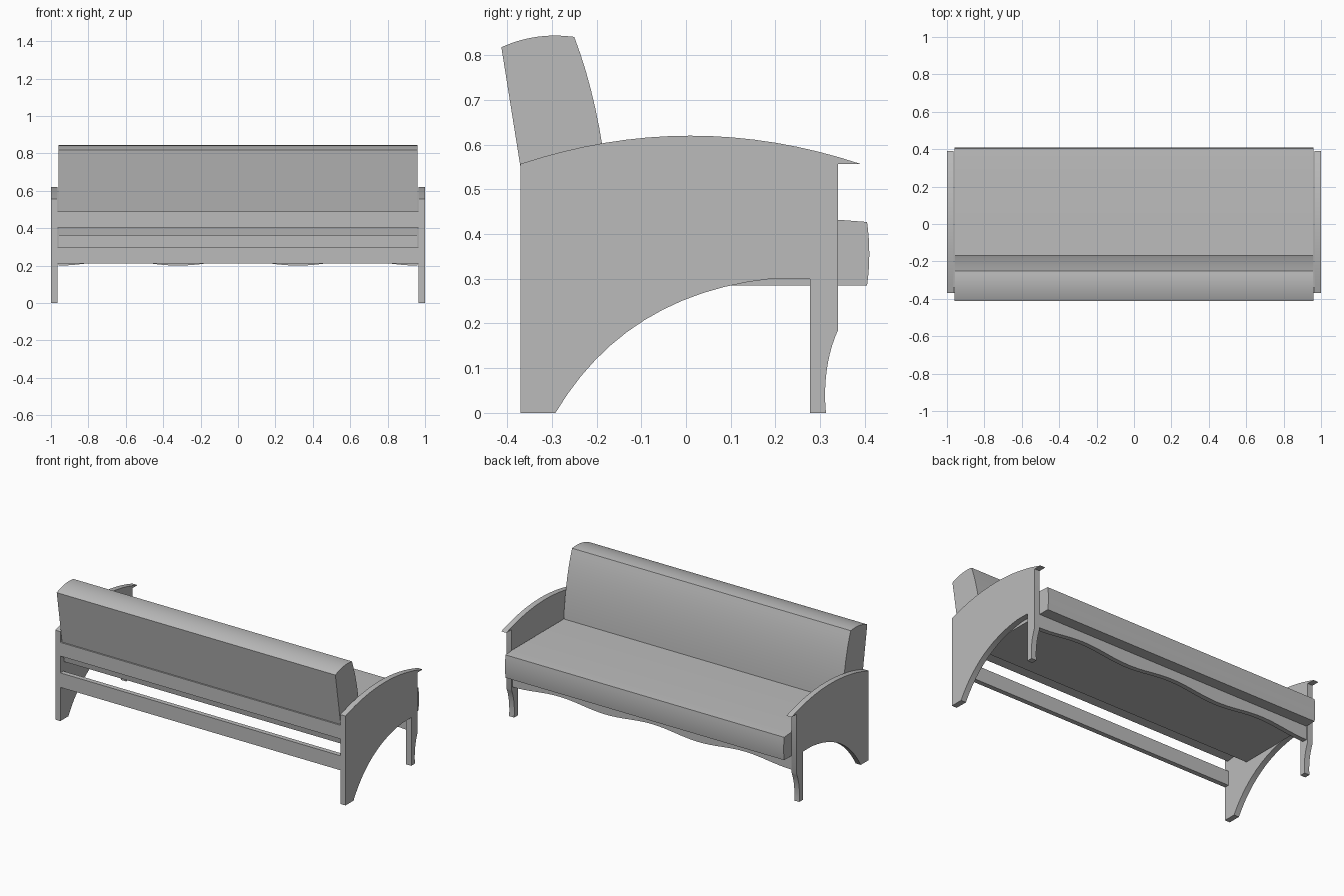
import bpy, bmesh, math

cube = bpy.data.objects.get("Cube")
if cube:
    bpy.data.objects.remove(cube, do_unlink=True)

grey = bpy.data.materials.new("plain_grey")
grey.use_nodes = True
GREY = (0.5, 0.5, 0.5, 1)
grey.diffuse_color = GREY
grey.node_tree.nodes["Principled BSDF"].inputs["Base Color"].default_value = GREY


def prism(name, profile, place, start, end, smooth=True):
    """Extrude a closed 2D profile; place(a, b, depth) gives the 3D point."""
    bm = bmesh.new()
    rings = [[bm.verts.new(place(a, b, d)) for a, b in profile] for d in (start, end)]
    n = len(profile)
    for ring in rings:
        bm.faces.new(ring)
    for i in range(n):
        j = (i + 1) % n
        bm.faces.new((rings[0][i], rings[0][j], rings[1][j], rings[1][i]))
    bmesh.ops.recalc_face_normals(bm, faces=bm.faces)
    mesh = bpy.data.meshes.new(name)
    bm.to_mesh(mesh)
    bm.free()
    mesh.materials.append(grey)
    obj = bpy.data.objects.new(name, mesh)
    bpy.context.collection.objects.link(obj)
    if smooth:
        bpy.ops.object.select_all(action="DESELECT")
        obj.select_set(True)
        bpy.context.view_layer.objects.active = obj
        bpy.ops.object.shade_smooth_by_angle(angle=math.radians(25))
    return obj


def along_x(y, z, x):
    return (x, y, z)


def along_y(x, z, y):
    return (x, y, z)


def curve(p0, p1, p2, steps=12):
    """Quadratic curve from p0 to p2, pulled toward p1."""
    pts = []
    for i in range(steps + 1):
        t = i / steps
        pts.append(tuple((1 - t) ** 2 * a + 2 * t * (1 - t) * b + t * t * c
                         for a, b, c in zip(p0, p1, p2)))
    return pts


HALF = 0.96

# Arm panels: arched underside, curved front leg, domed top with a pointed lip
arm = [(-0.37, 0)]
arm += curve((-0.292, 0), (-0.135, 0.265), (0.19, 0.3))
arm += [(0.277, 0.3), (0.277, 0), (0.313, 0)]
arm += curve((0.311, 0.03), (0.31, 0.12), (0.34, 0.185), 8)
arm += [(0.34, 0.557)]
arm += curve((0.39, 0.557), (0.01, 0.683), (-0.37, 0.557), 16)
for side, sign in (("left", 1), ("right", -1)):
    prism(side + "_arm", arm, along_x, sign * 0.965, sign * 1.0)

# Seat cushion with a rounded front edge
seat = [(-0.18, 0.285)]
seat += curve((0.405, 0.285), (0.415, 0.355), (0.405, 0.427), 8)
seat += [(0.34, 0.432), (-0.18, 0.432)]
prism("seat_cushion", seat, along_x, -HALF, HALF)

# Leaning back cushion with rounded top and bowed front
back = [(-0.34, 0.36)]
back += curve((-0.413, 0.818), (-0.335, 0.853), (-0.25, 0.841), 8)
back += curve((-0.25, 0.841), (-0.18, 0.66), (-0.165, 0.385), 10)[1:]
prism("back_cushion", back, along_x, -HALF, HALF)

# Rear rails
for name, low, high in (("upper_back_rail", 0.405, 0.49), ("lower_back_rail", 0.21, 0.3)):
    rail = [(-0.37, low), (-0.34, low), (-0.34, high), (-0.37, high)]
    prism(name, rail, along_x, -0.965, 0.965, smooth=False)

# Front apron with a scalloped lower edge
STEPS = 48
apron = []
for i in range(STEPS + 1):
    x = HALF * (2 * i / STEPS - 1)
    apron.append((x, 0.2 + 0.013 * (1 + math.cos(math.tau * x / 0.64))))
apron += [(HALF, 0.29), (-HALF, 0.29)]
prism("front_apron", apron, along_y, 0.305, 0.335)
